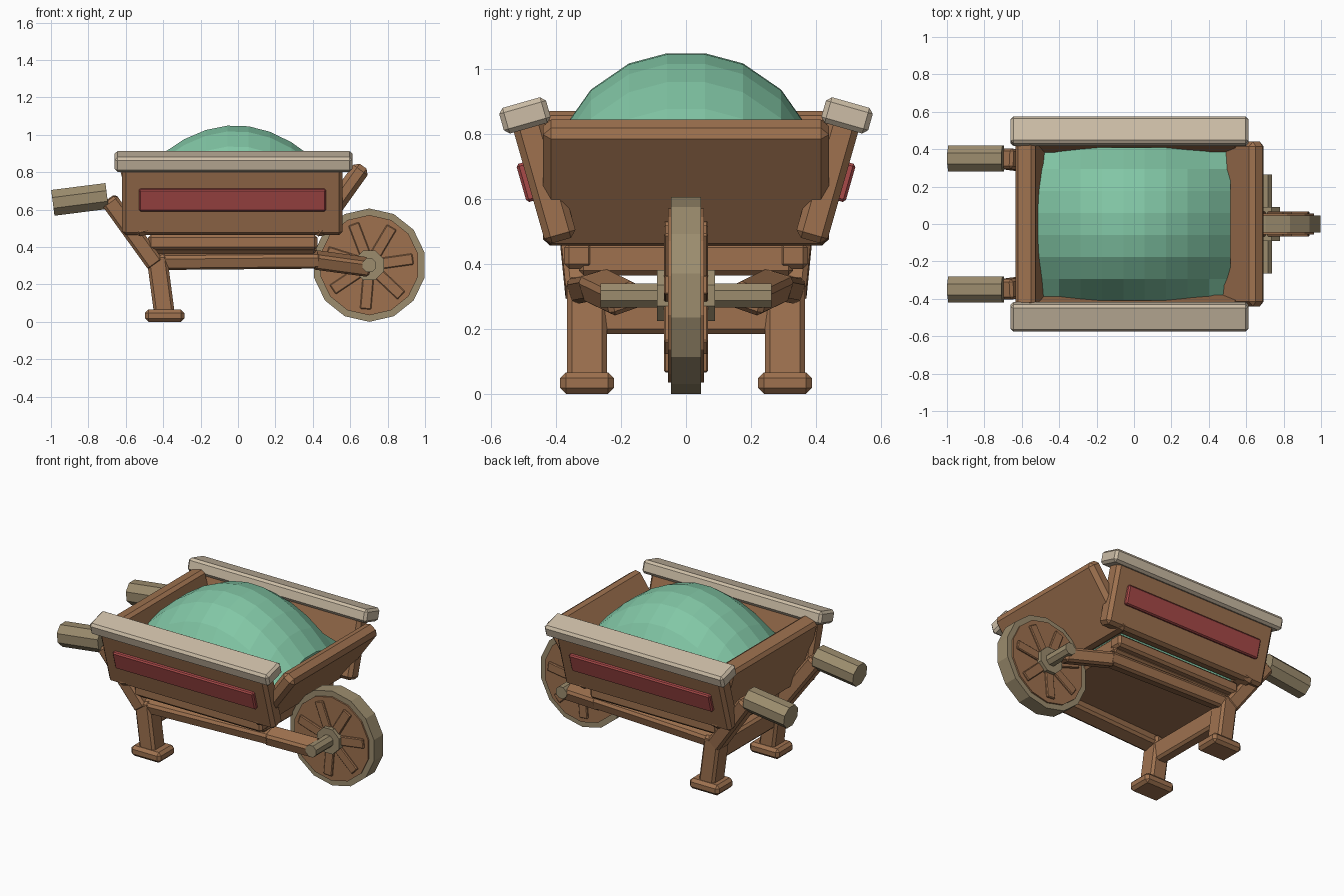
import bpy, bmesh, math
from mathutils import Vector, Matrix

cube = bpy.data.objects.get("Cube")
if cube:
    bpy.data.objects.remove(cube, do_unlink=True)


def material(name, srgb):
    col = [((c + 0.055) / 1.055) ** 2.4 for c in srgb] + [1.0]
    m = bpy.data.materials.new(name)
    m.use_nodes = True
    m.diffuse_color = col
    m.node_tree.nodes["Principled BSDF"].inputs["Base Color"].default_value = col
    return m


WOOD = material("brown wood", (0.62, 0.445, 0.31))
PALE = material("pale wood", (0.80, 0.74, 0.65))
TAN = material("tan wood", (0.61, 0.55, 0.43))
RED = material("red paint", (0.66, 0.29, 0.285))
GREEN = material("green load", (0.51, 0.78, 0.65))
X, Y, Z = Vector((1, 0, 0)), Vector((0, 1, 0)), Vector((0, 0, 1))


def finish(name, bm, mat):
    bmesh.ops.recalc_face_normals(bm, faces=bm.faces)
    me = bpy.data.meshes.new(name)
    bm.to_mesh(me)
    bm.free()
    me.materials.append(mat)
    ob = bpy.data.objects.new(name, me)
    bpy.context.collection.objects.link(ob)


def beam(name, p0, p1, across, width, thick, mat=WOOD, bevel=0.015):
    """Chamfered plank from p0 to p1; width lies along the across axis."""
    p0, p1 = Vector(p0), Vector(p1)
    d = (p1 - p0).normalized()
    a = (across - across.dot(d) * d).normalized()
    t = d.cross(a)
    basis = Matrix((a, t, d)).transposed().to_4x4()
    size = Matrix.Diagonal((width, thick, (p1 - p0).length, 1))
    bm = bmesh.new()
    bmesh.ops.create_cube(bm, size=1,
                          matrix=Matrix.Translation((p0 + p1) / 2) @ basis @ size)
    bmesh.ops.bevel(bm, geom=bm.edges[:], offset=bevel, segments=1, affect='EDGES')
    finish(name, bm, mat)


def prism(name, p0, p1, radius, sides, mat, turn=0.0):
    """Straight prism from p0 to p1, first corner pointing up."""
    p0, p1 = Vector(p0), Vector(p1)
    d = (p1 - p0).normalized()
    u = (Z - Z.dot(d) * d).normalized()
    v = d.cross(u)
    bm = bmesh.new()
    rings = []
    for p in (p0, p1):
        angles = [turn + math.tau * i / sides for i in range(sides)]
        rings.append([bm.verts.new(p + radius * (math.cos(a) * u + math.sin(a) * v))
                      for a in angles])
        bm.faces.new(rings[-1])
    for i in range(sides):
        j = (i + 1) % sides
        bm.faces.new((rings[0][i], rings[0][j], rings[1][j], rings[1][i]))
    finish(name, bm, mat)


# Tray: end boards and floor
beam("front_board", (0.41, 0, 0.47), (0.669, 0, 0.832), Y, 0.88, 0.095, bevel=0.025)
beam("back_board", (-0.49, 0, 0.465), (-0.586, 0, 0.863), Y, 0.88, 0.11, bevel=0.02)
beam("tray_floor", (-0.47, 0, 0.415), (0.42, 0, 0.415), Y, 0.66, 0.1)

for s, side in ((1, "left"), (-1, "right")):
    # Leaning side wall with its cap rail and painted plate
    low, high = Vector((-0.03, s * 0.383, 0.472)), Vector((-0.03, s * 0.488, 0.84))
    lean = (high - low).normalized()
    out = Vector((0, s * lean.z, -abs(lean.y)))
    beam(side + "_wall", low, high, X, 1.18, 0.1, bevel=0.02)
    cap = high + lean * 0.019 + out * 0.003 + X * 0.006
    beam(side + "_cap_rail", cap - lean * 0.041, cap + lean * 0.041, X, 1.27, 0.15,
         PALE, 0.015)
    plate = low.lerp(high, 0.53) + out * 0.056
    beam(side + "_painted_plate", plate - lean * 0.061, plate + lean * 0.061, X, 1.0,
         0.03, RED, 0.008)

    # Batten along the floor edge
    beam(side + "_batten", (-0.48, s * 0.33, 0.425), (0.425, s * 0.33, 0.425), Y,
         0.09, 0.08)

    # Frame: handle arm, long beam, fork to the axle
    knee = Vector((-0.44, s * 0.315, 0.325))
    bend = Vector((0.42, s * 0.275, 0.333))
    roll = Vector((0, -s, 0.3))
    beam(side + "_handle_arm", knee + Vector((0, 0, -0.02)), (-0.692, s * 0.35, 0.655),
         Y, 0.11, 0.095)
    beam(side + "_long_beam", knee - X * 0.04, bend + X * 0.02, roll, 0.1, 0.08)
    beam(side + "_fork", bend - X * 0.02, (0.70, s * 0.19, 0.292), roll, 0.11, 0.085)
    prism(side + "_grip", (-0.99, s * 0.35, 0.636), (-0.70, s * 0.35, 0.673), 0.075, 8,
          TAN, math.pi / 8)

    # Leg and foot
    beam(side + "_leg", (-0.393, s * 0.305, 0.04), (-0.435, s * 0.305, 0.355), Y,
         0.122, 0.11)
    beam(side + "_foot", (-0.392, s * 0.305, 0), (-0.392, s * 0.305, 0.066), Y,
         0.165, 0.21, bevel=0.018)

# Brace between the legs
beam("leg_brace", (-0.415, -0.27, 0.25), (-0.415, 0.27, 0.25), Z, 0.13, 0.08)

# Wheel: rim, disc, hub, axle and spokes
C = Vector((0.702, 0, 0.303))
for name, half, radius, sides, mat, turn in (
        ("wheel_rim", 0.046, 0.303, 14, TAN, 0),
        ("wheel_disc", 0.056, 0.268, 14, WOOD, 0),
        ("wheel_hub", 0.09, 0.085, 8, TAN, math.pi / 8),
        ("axle", 0.264, 0.04, 8, TAN, math.pi / 8)):
    prism(name, C - Y * half, C + Y * half, radius, sides, mat, turn)
for i in range(7):
    a = math.radians(8) + math.tau * i / 7
    ray = Vector((math.cos(a), 0, math.sin(a)))
    beam("wheel_spoke", C + ray * 0.06, C + ray * 0.236, Y, 0.136, 0.06, bevel=0.005)

# Heaped load: faceted dome tapering down to the floor
bm = bmesh.new()
bmesh.ops.create_grid(bm, x_segments=9, y_segments=7, size=1)
rim = [e for e in bm.edges if e.is_boundary]
for v in bm.verts:
    x, y = v.co.x * 0.515, v.co.y * 0.41
    drop = (x + 0.015) ** 2 + y * y + 4 * y ** 4
    v.co = (x, y, max(0.64, 1.054 - drop))
skirt = bmesh.ops.extrude_edge_only(bm, edges=rim)["geom"]
for v in (g for g in skirt if isinstance(g, bmesh.types.BMVert)):
    v.co = (v.co.x * 0.8 - 0.03, v.co.y * 0.8, 0.455)
bmesh.ops.holes_fill(bm, edges=[e for e in bm.edges if e.is_boundary], sides=0)
finish("heaped_load", bm, GREEN)
